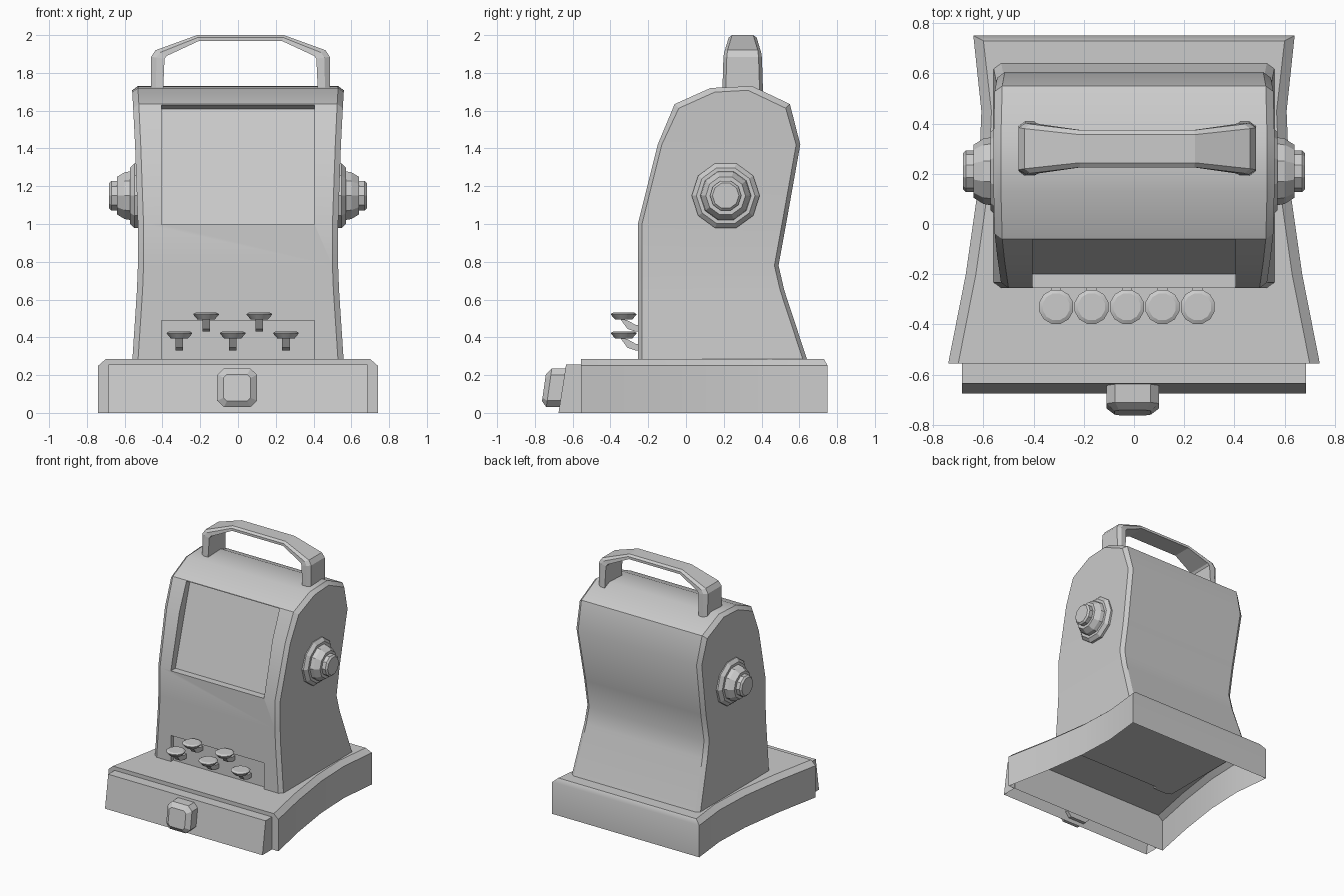
import bpy, bmesh, math
from mathutils import Vector

cube = bpy.data.objects.get("Cube")
if cube:
    bpy.data.objects.remove(cube, do_unlink=True)

grey = bpy.data.materials.new("plain_grey")
grey.use_nodes = True
COLOUR = (0.6, 0.6, 0.6, 1)
grey.diffuse_color = COLOUR
grey.node_tree.nodes["Principled BSDF"].inputs["Base Color"].default_value = COLOUR


def smooth(ob, angle=30):
    bpy.ops.object.select_all(action="DESELECT")
    ob.select_set(True)
    bpy.context.view_layer.objects.active = ob
    bpy.ops.object.shade_smooth_by_angle(angle=math.radians(angle))


def build(name, verts, faces):
    bm = bmesh.new()
    vs = [bm.verts.new(v) for v in verts]
    for f in faces:
        bm.faces.new([vs[i] for i in f])
    bmesh.ops.recalc_face_normals(bm, faces=bm.faces)
    me = bpy.data.meshes.new(name)
    bm.to_mesh(me)
    bm.free()
    me.materials.append(grey)
    ob = bpy.data.objects.new(name, me)
    bpy.context.collection.objects.link(ob)
    return ob


def loft_faces(count, n, closed=True):
    return [(r * n + i, r * n + (i + 1) % n, (r + 1) * n + (i + 1) % n, (r + 1) * n + i)
            for r in range(count - 1) for i in range(n if closed else n - 1)]


def loft(name, rings, start=True, end=True):
    n, total = len(rings[0]), len(rings)
    faces = loft_faces(total, n)
    if start:
        faces.append(tuple(range(n)))
    if end:
        faces.append(tuple(range((total - 1) * n, total * n)))
    return build(name, [v for r in rings for v in r], faces)


def circle(radius, sides, phase=0):
    return [(radius * math.cos(phase + math.tau * i / sides),
             radius * math.sin(phase + math.tau * i / sides)) for i in range(sides)]


# Body: side profile as front/back pairs, waisted across its width
front = [(-.255, .27), (-.255, .65), (-.255, .78), (-.255, 1), (-.15, 1.42), (-.06, 1.635), (.13, 1.72)]
back = [(.645, .27), (.52, .65), (.49, .78), (.53, 1), (.605, 1.42), (.55, 1.635), (.35, 1.73)]
half_width = [.56, .535, .53, .53, .545, .555, .56]
outline = front + back[::-1]
widths = half_width + half_width[::-1]


def body_ring(side, inset, narrow):
    ring = []
    for i, ((y, z), w) in enumerate(zip(outline, widths)):
        dy = inset if i < 7 else -inset
        dz = -inset if z > 1.6 else 0
        ring.append((side * (w - narrow), y + dy, z + dz))
    return ring


rings = [body_ring(-1, .022, 0), body_ring(-1, 0, .03), body_ring(1, 0, .03), body_ring(1, .022, 0)]
n = len(outline)
faces = loft_faces(4, n)
for base in (0, 3 * n):
    faces += [(base + i, base + i + 1, base + n - 2 - i, base + n - 1 - i) for i in range(6)]
body = build("body", [v for r in rings for v in r], faces)

# Recesses for the screen and the button panel
screen_cut = [(-.5, .998), (-.2, .998), (-.02, 1.61), (-.06, 1.63), (-.5, 1.63)]
panel_cut = [(-.5, .2), (-.225, .2), (-.225, .49), (-.5, .49)]
for shape in (screen_cut, panel_cut):
    cutter = loft("cutter", [[(x, y, z) for y, z in shape] for x in (-.405, .405)])
    cutter.hide_render = True
    mod = body.modifiers.new("recess", "BOOLEAN")
    mod.operation = "DIFFERENCE"
    mod.solver = "EXACT"
    mod.object = cutter
    bpy.context.view_layer.objects.active = body
    bpy.ops.object.modifier_apply(modifier=mod.name)
    bpy.data.objects.remove(cutter, do_unlink=True)
smooth(body)

# Base: flared open shell with a chamfered rim
plan = [(.75, .64), (.45, .608), (.15, .62), (-.2, .67), (-.555, .74)]
rings = []
for i, (y, w) in enumerate(plan):
    top_y = y - .02 if i == 0 else y
    half = [(w, y, 0), (w, y, .25), (w - .04, top_y, .285)]
    rings.append(half + [(-x, yy, z) for x, yy, z in half[::-1]])
faces = loft_faces(len(plan), 6, closed=False)
last = 6 * (len(plan) - 1)
for s in (0, last):
    faces += [(s, s + 1, s + 4, s + 5), (s + 1, s + 2, s + 3, s + 4)]
smooth(build("base", [v for r in rings for v in r], faces))

# Leaning front plate of the base
W = .685
loft("base_front", [
    [(-W, -.675, 0), (W, -.675, 0), (W, -.55, 0), (-W, -.55, 0)],
    [(-W, -.635, .255), (W, -.635, .255), (W, -.55, .255), (-W, -.55, .255)]], start=False)

# Front knob: chamfered square, tilted with the plate
rings = []
for out, s, c in ((-.63, .105, .035), (-.725, .105, .035), (-.752, .072, .018)):
    k = s - c
    square = [(s, k), (k, s), (-k, s), (-s, k), (-s, -k), (-k, -s), (k, -s), (s, -k)]
    rings.append([(x - .005, out + .14 * z, .133 + z * .98) for x, z in square])
loft("front_knob", rings)

# Side dials: turned ten-sided profile
dial = [(.18, .48), (.18, .548), (.155, .572), (.135, .572), (.13, .6), (.105, .64),
        (.083, .64), (.083, .67), (.07, .682)]
for side, label in ((1, "left"), (-1, "right")):
    loft(label + "_dial", [[(side * x, .21 + a, 1.15 + b) for a, b in circle(r, 10)] for r, x in dial])

# Buttons on curved stems
for i in range(5):
    x = -.31 + .141 * i
    z = .43 if i % 2 == 0 else .53
    head = [(.048, -.035), (.07, -.01), (.07, -.006), (.055, .002)]
    smooth(loft(f"button_{i + 1}", [[(x + a, -.33 + b, z + h) for a, b in circle(r, 12, math.pi / 12)]
                                    for r, h in head]), 25)
    path = [(-.2, -.1, -.065), (-.265, -.1, -.065), (-.31, -.085, -.04), (-.35, -.03, -.03)]
    loft(f"button_stem_{i + 1}", [[(x - .02, y, z + lo), (x + .02, y, z + lo),
                                  (x + .02, y, z + hi), (x - .02, y, z + hi)] for y, lo, hi in path])

# Carrying handle: (outer x, outer z, inner x, inner z, half depth)
half = [(.473, 1.69, .41, 1.69, .108), (.473, 1.885, .402, 1.875, .102),
        (.45, 1.92, .39, 1.89, .098), (.23, 2, .222, 1.968, .074)]
spine = [(-a, b, -c, d, h) for a, b, c, d, h in half] + half[::-1]
rings = []
for ox, oz, ix, iz, h in spine:
    outer, inner = Vector((ox, 0, oz)), Vector((ix, 0, iz))
    mid = outer.lerp(inner, .4)
    section = [(outer, h - .018), (mid, h), (inner, h), (inner, -h), (mid, -h), (outer, .018 - h)]
    rings.append([p + Vector((.013, .3 + y, 0)) for p, y in section])
loft("handle", rings)
